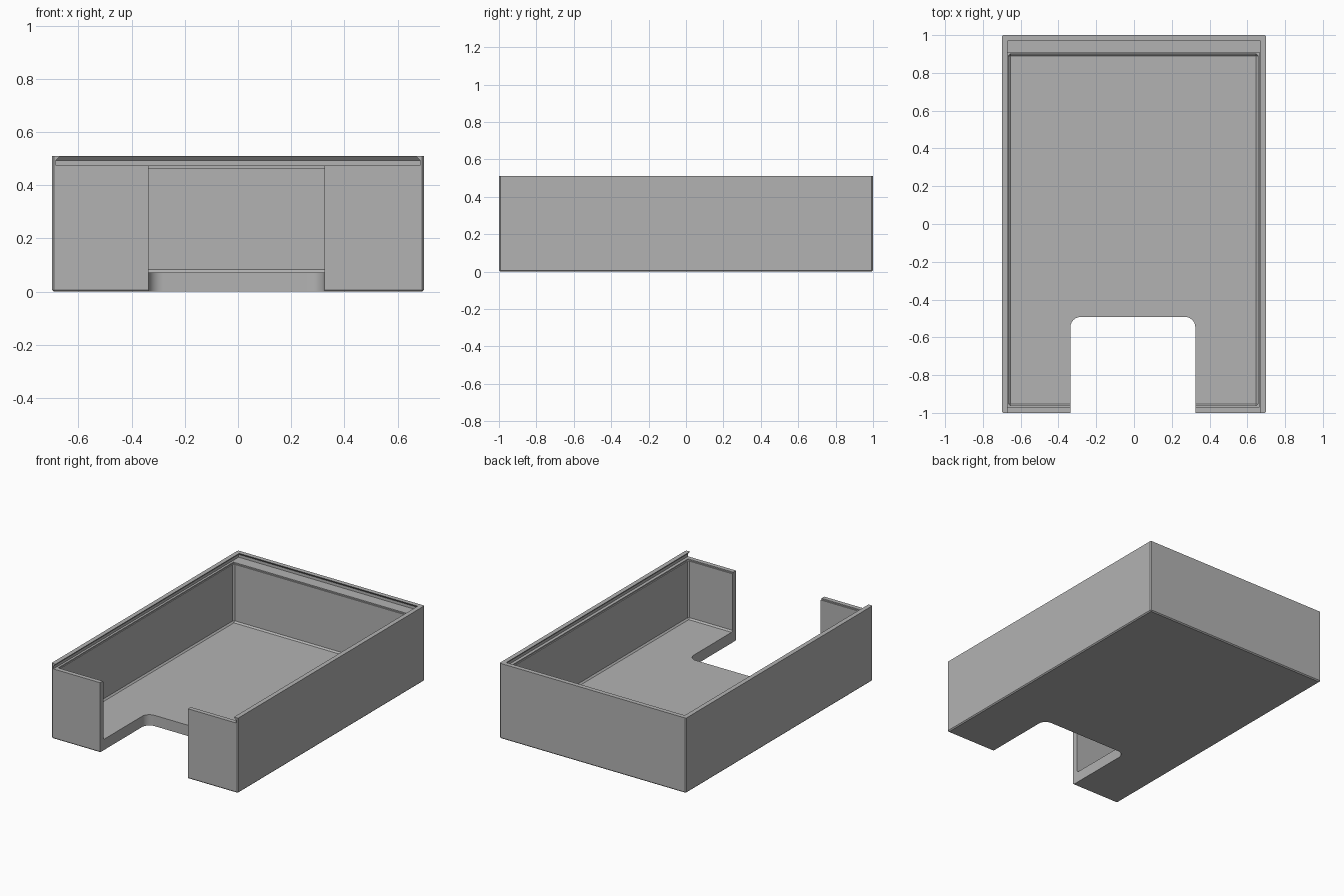
import bpy
import bmesh
from mathutils import Vector

cube = bpy.data.objects.get("Cube")
if cube:
    bpy.data.objects.remove(cube, do_unlink=True)

# Single grey plastic
grey = bpy.data.materials.new("grey plastic")
grey.use_nodes = True
colour = (0.45, 0.45, 0.45, 1)
grey.diffuse_color = colour
grey.node_tree.nodes["Principled BSDF"].inputs["Base Color"].default_value = colour


def finish(name, bm):
    bmesh.ops.recalc_face_normals(bm, faces=bm.faces)
    mesh = bpy.data.meshes.new(name)
    bm.to_mesh(mesh)
    bm.free()
    mesh.materials.append(grey)
    obj = bpy.data.objects.new(name, mesh)
    bpy.context.collection.objects.link(obj)
    return obj


def block(name, low, high, bevel=0, segments=1, pick=lambda e: True):
    """Box between two corners, with the picked edges bevelled."""
    bm = bmesh.new()
    bmesh.ops.create_cube(bm, size=1)
    low, high = Vector(low), Vector(high)
    for v in bm.verts:
        v.co = (low + high) / 2 + v.co * (high - low)
    if bevel:
        bmesh.ops.bevel(bm, geom=[e for e in bm.edges if pick(e)], offset=bevel,
                        segments=segments, profile=0.5, affect='EDGES')
    return finish(name, bm)


def middle(edge):
    return (edge.verts[0].co + edge.verts[1].co) / 2


def lid_slot(name):
    """Sliding-lid channel: straight groove with a dovetail above, open at the front."""
    bm = bmesh.new()
    loops = []
    for z, x, y in ((0.474, 0.685, 0.985), (0.493, 0.685, 0.985), (0.52, 0.66, 0.96)):
        loops.append([bm.verts.new(p) for p in
                      ((-x, -1.1, z), (x, -1.1, z), (x, y, z), (-x, y, z))])
    bm.faces.new(loops[0])
    bm.faces.new(loops[-1])
    for a, b in zip(loops, loops[1:]):
        for i in range(4):
            j = (i + 1) % 4
            bm.faces.new((a[i], a[j], b[j], b[i]))
    return finish(name, bm)


# Outer shell, top rim left sharp
tray = block("tray_body", (-0.7, -1, 0), (0.7, 1, 0.51), 0.007,
             pick=lambda e: middle(e).z < 0.5)

# Inner cavity: eased floor edges, chamfered mouth under the lid channel
cavity = block("cavity_cutter", (-0.664, -0.962, 0.073), (0.656, 0.9, 0.6), 0.01,
               pick=lambda e: middle(e).z < 0.5)
mouth = block("mouth_cutter", (-0.67, -0.97, 0.466), (0.664, 0.908, 0.48))

# Front opening with rounded inner corners
opening = block("opening_cutter", (-0.337, -1.2, -0.1), (0.325, -0.492, 0.7), 0.055, 6,
                pick=lambda e: abs(middle(e).z - 0.3) < 0.1 and middle(e).y > -0.6)

cutters = [cavity, mouth, lid_slot("lid_slot_cutter"), opening]
for cutter in cutters:
    cutter.hide_render = True
    mod = tray.modifiers.new(cutter.name, 'BOOLEAN')
    mod.operation = 'DIFFERENCE'
    mod.solver = 'EXACT'
    mod.object = cutter

# Bake the cuts and drop the cutters
bpy.context.view_layer.update()
result = bpy.data.meshes.new_from_object(
    tray.evaluated_get(bpy.context.evaluated_depsgraph_get()))
tray.modifiers.clear()
tray.data = result
for cutter in cutters:
    bpy.data.objects.remove(cutter, do_unlink=True)

bpy.ops.object.select_all(action='DESELECT')
tray.select_set(True)
bpy.context.view_layer.objects.active = tray
bpy.ops.object.shade_smooth_by_angle()
